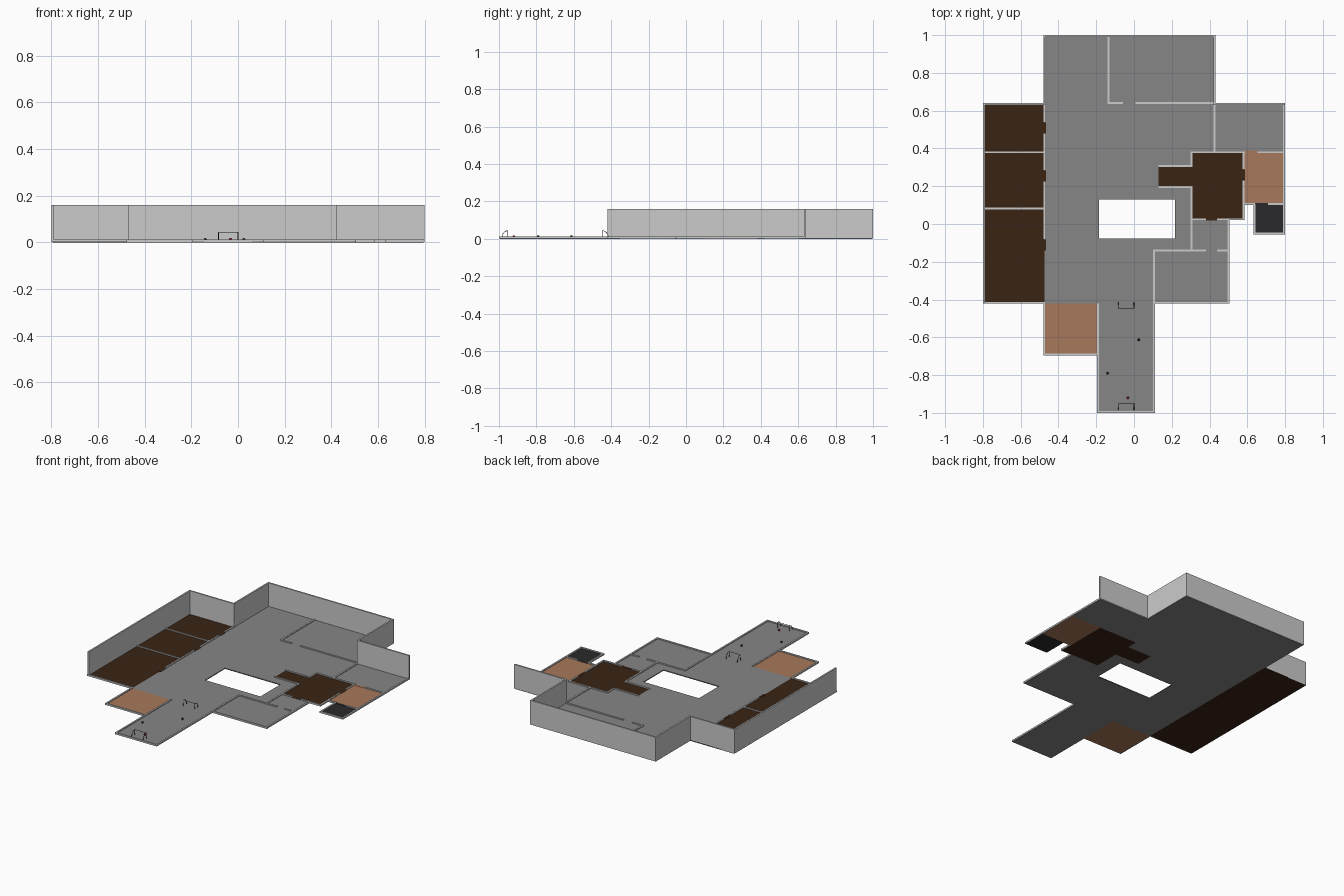
import bpy, bmesh, math
from mathutils import Matrix

if "Cube" in bpy.data.objects:
    bpy.data.objects.remove(bpy.data.objects["Cube"])

T = 0.01        # wall thickness
FLOOR = 0.006   # slab thickness
LOW = 0.0115    # cut-away wall height
HIGH = 0.16     # full wall height


def material(name, *rgb):
    m = bpy.data.materials.new(name)
    m.diffuse_color = (*rgb, 1)
    m.use_nodes = True
    m.node_tree.nodes["Principled BSDF"].inputs["Base Color"].default_value = m.diffuse_color
    return m


STONE = material("stone_grey", 0.24, 0.24, 0.24)
WOOD = material("dark_wood", 0.042, 0.017, 0.007)
TAN = material("tan", 0.39, 0.19, 0.105)
BLACK = material("black", 0.023, 0.023, 0.025)
RED = material("red", 0.3, 0.01, 0.02)


def finish(name, bm, mat=None):
    me = bpy.data.meshes.new(name)
    bm.to_mesh(me)
    bm.free()
    ob = bpy.data.objects.new(name, me)
    bpy.context.collection.objects.link(ob)
    if mat:
        me.materials.append(mat)
    return ob


def add_box(bm, x0, x1, y0, y1, z0, z1):
    m = Matrix.Translation(((x0 + x1) / 2, (y0 + y1) / 2, (z0 + z1) / 2))
    m = m @ Matrix.Diagonal((x1 - x0, y1 - y0, z1 - z0, 1))
    bmesh.ops.create_cube(bm, size=1, matrix=m)


def slabs(name, rects, mat, z0=0, z1=FLOOR):
    bm = bmesh.new()
    for r in rects:
        add_box(bm, *r, z0, z1)
    return finish(name, bm, mat)


def walls(name, runs, height):
    """Axis-aligned wall runs, each a polyline of (x, y) points."""
    bm = bmesh.new()
    h = T / 2
    for run in runs:
        for (xa, ya), (xb, yb) in zip(run, run[1:]):
            add_box(bm, min(xa, xb) - h, max(xa, xb) + h,
                    min(ya, yb) - h, max(ya, yb) + h, 0.001, height)
    return finish(name, bm)


def to_mesh(cu, name, mat):
    ob = bpy.data.objects.new(name, cu)
    bpy.context.collection.objects.link(ob)
    cu.materials.append(mat)
    bpy.ops.object.select_all(action='DESELECT')
    ob.select_set(True)
    bpy.context.view_layer.objects.active = ob
    bpy.ops.object.convert(target='MESH')
    return bpy.context.object


def spline(cu, pts, cyclic):
    s = cu.splines.new('POLY')
    s.points.add(len(pts) - 1)
    for p, q in zip(s.points, pts):
        p.co = (*q, 1)
    s.use_cyclic_u = cyclic


# main hall floor: one outline with the courtyard opening cut out
outline = [(-.475, .995), (.43, .995), (.43, .64), (.795, .64), (.795, .38), (.305, .38),
           (.305, .31), (.13, .31), (.13, .195), (.305, .195), (.305, .025), (.5, .025),
           (.5, -.42), (.105, -.42), (.105, -.995), (-.19, -.995), (-.19, -.42), (-.475, -.42)]
opening = [(-.185, -.077), (.217, -.077), (.217, .13), (-.185, .13)]
cu = bpy.data.curves.new("hall_floor", 'CURVE')
cu.dimensions = '2D'
cu.fill_mode = 'BOTH'
cu.extrude = FLOOR / 2
for loop in (outline, opening):
    spline(cu, [(x, y, 0) for x, y in loop], True)
hall = to_mesh(cu, "hall_floor", STONE)
hall.location.z = FLOOR / 2

# coloured room floors
slabs("left_room_floor", [(-.795, -.475, -.415, .64)], WOOD)
slabs("dining_floor", [(.305, .58, .025, .38), (.13, .305, .195, .31)], WOOD)
slabs("terrace_floor", [(-.475, -.19, -.69, -.42), (.58, .795, .105, .38)], TAN)
slabs("store_floor", [(.637, .795, -.05, .105)], BLACK)

# door sills carry the room colour through the wall gaps
sills = [(-.482, -.467, y, y + .058) for y in (.48, .225, -.14)]
sills += [(.572, .588, .23, .288), (.38, .44, .018, .033)]
slabs("wood_sill", sills, WOOD, .001, .0075)
slabs("terrace_sill", [(.588, .655, .372, .388)], TAN, .001, .0075)
slabs("store_sill", [(.64, .71, .098, .112)], BLACK, .001, .0075)

# full-height walls round the back and left
walls("tall_wall", [[(-.795, -.415), (-.795, .635), (-.475, .635), (-.475, .995), (.427, .995),
                     (.427, .635), (.795, .635)]], HIGH)

# low outer walls
walls("low_outer_wall", [
    [(-.795, -.417), (-.475, -.417), (-.475, -.69), (-.195, -.69)],
    [(-.19, -.425), (-.19, -.995), (.105, -.995), (.105, -.14), (.375, -.14)],
    [(.105, -.417), (.5, -.417), (.5, .025), (.445, .025)],
    [(.795, .63), (.795, -.05), (.637, -.05), (.637, .1)],
], LOW)

# low partitions, with gaps at the doors
walls("low_partition", [
    [(-.135, .99), (-.135, .64), (-.063, .64)],
    [(.012, .64), (.427, .64), (.427, .38)],
    [(.583, .38), (.305, .38), (.305, .308), (.135, .308)],
    [(.135, .195), (.305, .195), (.305, -.14)],
    [(.305, .025), (.375, .025)],
    [(.5, .025), (.58, .025), (.58, .225)],
    [(.58, .295), (.58, .38)],
    [(.66, .38), (.79, .38)],
    [(.583, .105), (.635, .105)],
    [(.715, .105), (.79, .105)],
    [(.445, -.14), (.495, -.14)],
    [(-.79, .38), (-.475, .38)],
    [(-.79, .082), (-.475, .082)],
    [(-.475, .63), (-.475, .545)],
    [(-.475, .475), (-.475, .29)],
    [(-.475, .22), (-.475, -.075)],
], LOW)


# goal frames: front hoop plus curved rear stays
def goal(name, y, back):
    cu = bpy.data.curves.new(name, 'CURVE')
    cu.dimensions = '3D'
    cu.bevel_depth = .0017
    cu.bevel_resolution = 1
    cu.use_fill_caps = True
    xa, xb, top = -.083, .0, .043
    spline(cu, [(xa, y, FLOOR), (xa, y, top), (xb, y, top), (xb, y, FLOOR)], False)
    for x in (xa, xb):
        arc = [(x, y + back * math.sin(a * math.pi / 12),
                FLOOR + (top - FLOOR) * math.cos(a * math.pi / 12)) for a in range(7)]
        spline(cu, arc, False)
    to_mesh(cu, name, BLACK)


goal("front_goal", -.952, -.032)
goal("rear_goal", -.447, .032)

# balls on the pitch
R = .0065
for i, (x, y, mat) in enumerate([(.025, -.613, BLACK), (-.14, -.79, BLACK), (-.032, -.92, RED)]):
    bm = bmesh.new()
    bmesh.ops.create_uvsphere(bm, u_segments=16, v_segments=10, radius=R)
    for f in bm.faces:
        f.smooth = True
    ob = finish(f"ball_{i + 1}", bm, mat)
    ob.location = (x, y, FLOOR + R)
